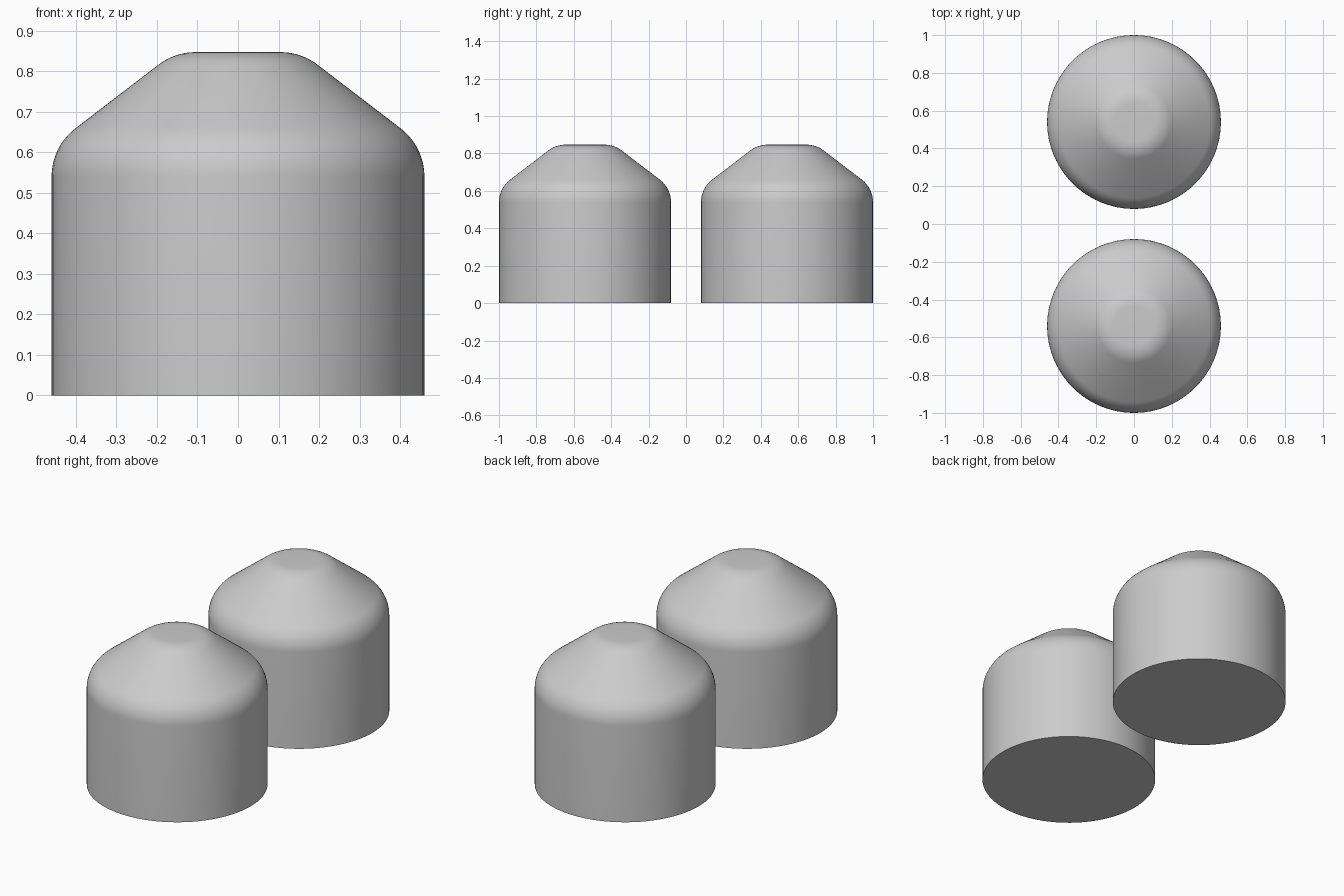
import bpy, bmesh
from math import sin, cos, radians, pi

if "Cube" in bpy.data.objects:
    bpy.data.objects.remove(bpy.data.objects["Cube"])

RADIUS, HEIGHT, OFFSET = 0.46, 0.847, 0.54
FILLET, SIDES, STEPS = 0.15, 96, 10
SLOPE = radians(52.7)  # direction of the cone's normal


def arc(cr, cz, a0, a1):
    """Fillet points (radius, height) around a centre."""
    return [(cr + FILLET * cos(a0 + (a1 - a0) * i / STEPS),
             cz + FILLET * sin(a0 + (a1 - a0) * i / STEPS)) for i in range(STEPS + 1)]


# Half profile: wall, rounded shoulder, cone, rounded crown
profile = [(RADIUS, 0)]
profile += arc(RADIUS - FILLET, 0.54, 0, SLOPE)
profile += arc(0.105, HEIGHT - FILLET, SLOPE, pi / 2)


def make_capped_cylinder(name, y):
    bm = bmesh.new()
    rings = [[bm.verts.new((r * cos(2 * pi * i / SIDES), r * sin(2 * pi * i / SIDES), z))
              for i in range(SIDES)] for r, z in profile]
    for low, high in zip(rings, rings[1:]):
        for i in range(SIDES):
            j = (i + 1) % SIDES
            bm.faces.new((low[i], low[j], high[j], high[i]))
    # Flat base and flat top
    bm.faces.new(rings[0][::-1])
    bm.faces.new(rings[-1])
    mesh = bpy.data.meshes.new(name)
    bm.to_mesh(mesh)
    bm.free()
    obj = bpy.data.objects.new(name, mesh)
    obj.location.y = y
    bpy.context.collection.objects.link(obj)
    bpy.ops.object.select_all(action='DESELECT')
    obj.select_set(True)
    bpy.context.view_layer.objects.active = obj
    bpy.ops.object.shade_smooth_by_angle(angle=radians(30))


# Matching pair, front and back
make_capped_cylinder("front_domed_cylinder", -OFFSET)
make_capped_cylinder("back_domed_cylinder", OFFSET)
